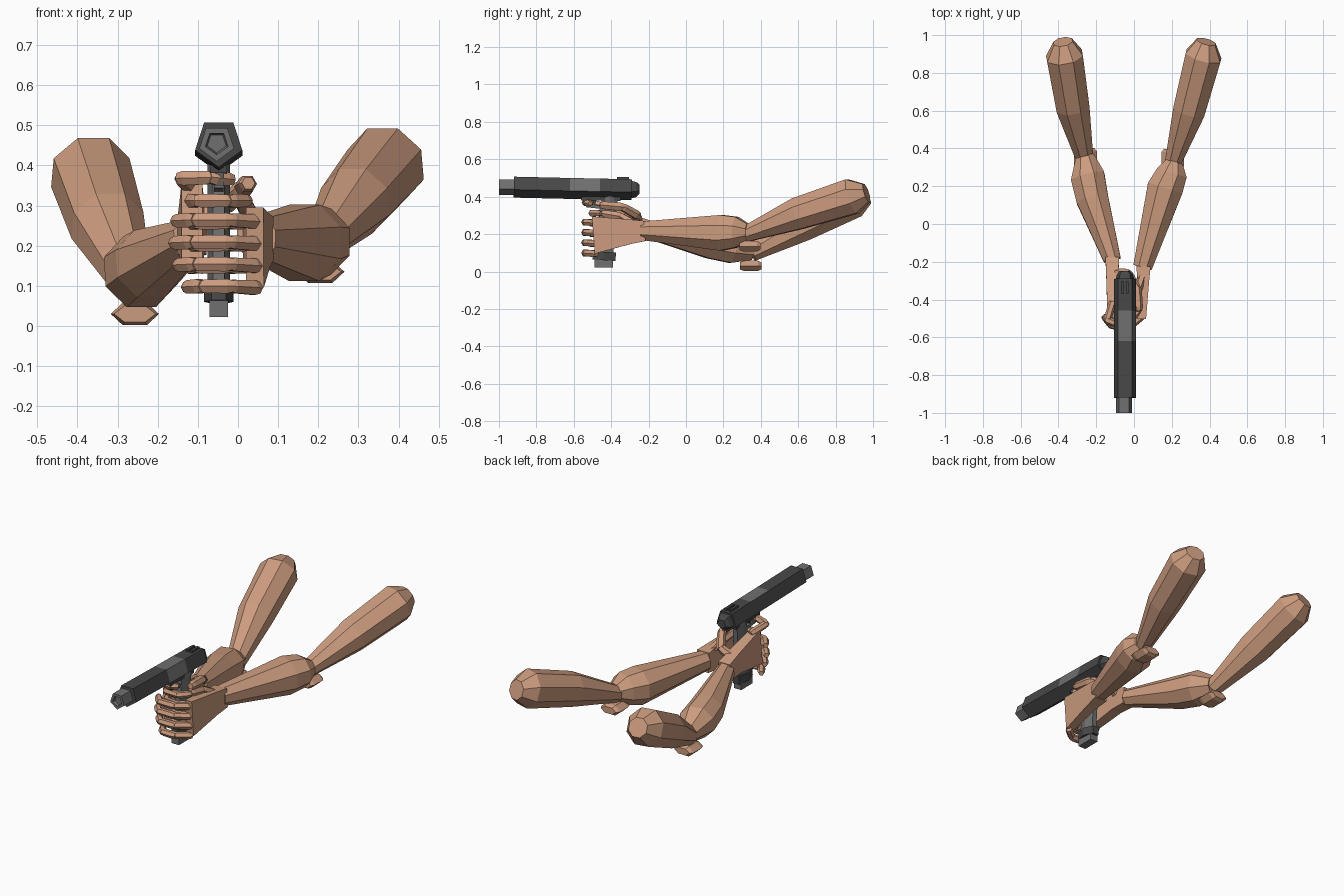
import bpy, bmesh, math
from mathutils import Vector

if "Cube" in bpy.data.objects:
    bpy.data.objects.remove(bpy.data.objects["Cube"], do_unlink=True)


def material(name, rgb):
    m = bpy.data.materials.new(name)
    m.use_nodes = True
    m.diffuse_color = (*rgb, 1)
    m.node_tree.nodes["Principled BSDF"].inputs["Base Color"].default_value = (*rgb, 1)
    return m


skin = material("skin", (0.60, 0.33, 0.21))
dark = material("dark_metal", (0.065, 0.065, 0.065))
grey = material("grey_metal", (0.16, 0.16, 0.16))


def tube(name, rings, sides, mat):
    """Flat-sided loft; each ring is (centre, half width, half height)."""
    axis = (Vector(rings[-1][0]) - Vector(rings[0][0])).normalized()
    up = Vector((0, 1, 0)) if abs(axis.z) > 0.8 else Vector((0, 0, 1))
    side = axis.cross(up).normalized()
    up = side.cross(axis)
    bm = bmesh.new()
    loops = []
    for centre, w, h in rings:
        loop = []
        for i in range(sides):
            a = math.pi / 2 - math.pi / sides + math.tau * i / sides
            k = 1 / math.cos(math.pi / sides)
            loop.append(bm.verts.new(Vector(centre) + side * (w * k * math.cos(a))
                                     + up * (h * k * math.sin(a))))
        loops.append(loop)
    for a, b in zip(loops, loops[1:]):
        for i in range(sides):
            j = (i + 1) % sides
            bm.faces.new((a[i], a[j], b[j], b[i]))
    bm.faces.new(loops[0])
    bm.faces.new(loops[-1])
    bmesh.ops.recalc_face_normals(bm, faces=bm.faces)
    mesh = bpy.data.meshes.new(name)
    bm.to_mesh(mesh)
    bm.free()
    mesh.materials.append(mat)
    ob = bpy.data.objects.new(name, mesh)
    bpy.context.collection.objects.link(ob)
    return ob


def limb(name, points):
    return tube(name, [(p[:3], p[3], p[3]) for p in points], 8, skin)


def digit(name, path, r=0.018):
    """Jointed finger made of separate tapered segments."""
    for n, (a, b) in enumerate(zip(path, path[1:])):
        a, b = Vector(a), Vector(b)
        d = (b - a).normalized() * r * 0.5
        tube(f"{name}_{n + 1}", [(a - d, r * 0.75, r * 0.75), (a + d, r, r),
                                 (b - d, r * 0.92, r * 0.92), (b + d, r * 0.65, r * 0.65)], 6, skin)


# Arms
limb("left_forearm", [(.045, -.23, .218, .05), (.165, .19, .207, .095),
                      (.2, .27, .21, .082), (.215, .33, .21, .045)])
limb("left_upper_arm", [(.205, .32, .2, .042), (.292, .6, .31, .085),
                        (.368, .89, .402, .095), (.382, .965, .42, .05)])
limb("right_forearm", [(-.115, -.19, .22, .046), (-.22, .13, .155, .085),
                       (-.245, .25, .135, .09), (-.26, .355, .11, .05)])
limb("right_upper_arm", [(-.262, .35, .1, .046), (-.325, .62, .25, .088),
                         (-.368, .89, .382, .096), (-.376, .965, .41, .05)])

# Elbow points
for name, (x, y, z) in (("left_elbow", (.205, .34, .135)), ("right_elbow", (-.257, .345, .03))):
    tube(name, [((x, y - .055, z), .045, .02), ((x, y - .03, z), .052, .028),
                ((x, y + .04, z), .052, .028), ((x, y + .058, z), .04, .018)], 6, skin)

# Palms
tube("left_palm", [((.05, -.22, .217), .038, .054), ((.05, -.3, .213), .03, .066),
                   ((.042, -.495, .195), .022, .1)], 4, skin)
tube("right_palm", [((-.115, -.18, .222), .036, .046), ((-.115, -.28, .24), .032, .06),
                    ((-.115, -.47, .255), .026, .1)], 4, skin)

# Wrapped fingers
for n, reach in enumerate((.97, 1, .94, .8)):
    z = .264 - .055 * n
    digit(f"left_finger_{n + 1}", [(.045, -.485, z - .004), (-.022 * reach, -.54, z),
                                   (-.115 * reach, -.54, z), (-.158 * reach, -.49, z - .002)])
    z = .312 - .055 * n
    digit(f"right_finger_{n + 1}", [(-.118, -.45, z), (-.1, -.5, z), (-.02, -.505, z),
                                    (.022, -.46, z)], .017)

# Trigger finger and thumbs
digit("right_index", [(-.115, -.42, .345), (-.142, -.51, .368), (-.065, -.54, .37),
                      (-.02, -.515, .365)])
digit("right_thumb", [(-.1, -.26, .27), (-.035, -.26, .3), (.015, -.34, .345),
                      (.025, -.45, .355)], .022)
digit("left_thumb", [(.045, -.27, .25), (.02, -.35, .295), (.012, -.44, .31)], .021)

# Pistol slide, with the port coloured by position and direction
cx = -.048
stations = [(-.92, .457), (-.62, .45), (-.46, .447), (-.29, .443)]
slide = tube("slide", [((cx, y, z), .05, .05) for y, z in stations], 5, dark)
slide.data.materials.append(grey)
for f in slide.data.polygons:
    if -.62 < f.center.y < -.46 and f.normal.z > .1 and f.normal.x > -.1:
        f.material_index = 1

# Muzzle with recessed bore
tube("muzzle", [((cx - .005, y, .456), r, r) for y, r in
                ((-.9, .037), (-1, .037), (-1, .024), (-.985, .02))][::-1], 5, grey)
tube("rear_cap", [((cx, -.3, .443), .043, .043), ((cx, -.265, .442), .036, .036),
                  ((cx, -.248, .442), .022, .022)], 5, dark)
for s in (-1, 1):
    tube("rear_sight", [((cx + s * .013, -.37, .495), .007, .011),
                        ((cx + s * .013, -.305, .495), .007, .011)], 4, dark)

# Grip, magazine and trigger guard
tube("grip", [((cx, -.405, .42), .024, .042), ((cx, -.44, .08), .024, .05)], 6, grey)
tube("grip_base", [((cx, -.435, .105), .032, .06), ((cx, -.438, .06), .032, .062)], 6, dark)
tube("magazine", [((cx, -.44, .065), .023, .05), ((cx, -.44, .022), .023, .05)], 4, grey)
tube("frame_rail", [((cx, -.56, .395), .02, .014), ((cx, -.35, .39), .02, .014)], 4, dark)
guard = [(cx, -.545, .395), (cx, -.535, .352), (cx, -.43, .34)]
for a, b in zip(guard, guard[1:]):
    tube("trigger_guard", [(a, .012, .008), (b, .012, .008)], 4, grey)
tube("trigger", [((cx, -.485, .39), .007, .009), ((cx, -.495, .355), .006, .006)], 4, dark)
